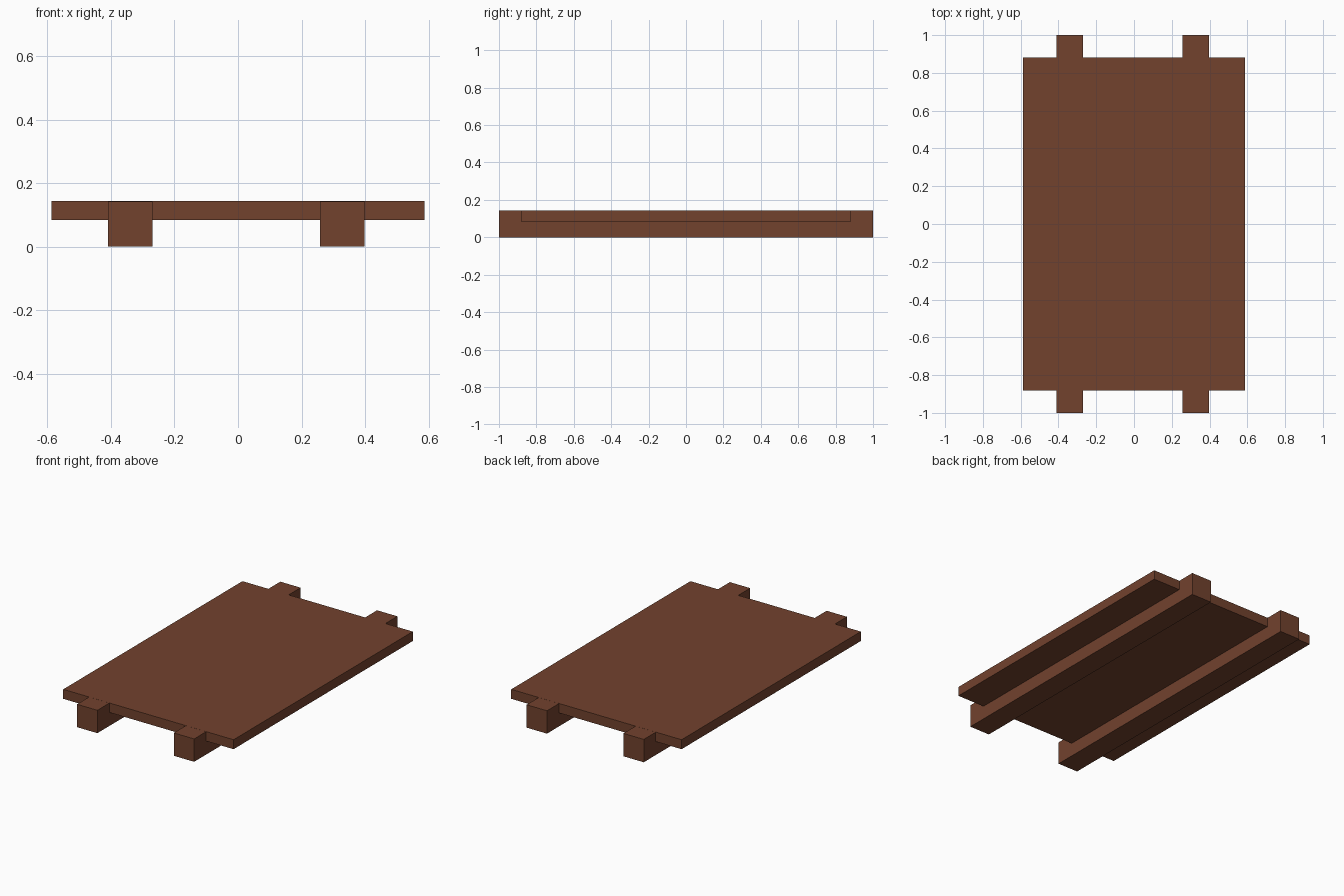
import bpy

if "Cube" in bpy.data.objects:
    bpy.data.objects.remove(bpy.data.objects["Cube"])

wood = bpy.data.materials.new("brown wood")
wood.diffuse_color = (0.168, 0.054, 0.027, 1)
wood.use_nodes = True
wood.node_tree.nodes["Principled BSDF"].inputs["Base Color"].default_value = wood.diffuse_color


def box(name, lo, hi):
    """Axis-aligned box between two corners."""
    centre = [(a + b) / 2 for a, b in zip(lo, hi)]
    bpy.ops.mesh.primitive_cube_add(size=1, location=centre)
    ob = bpy.context.object
    ob.name = name
    ob.scale = [b - a for a, b in zip(lo, hi)]
    bpy.ops.object.transform_apply(location=False, rotation=False, scale=True)
    ob.data.materials.append(wood)
    return ob


# Flat deck
box("deck_board", (-0.587, -0.882, 0.084), (0.587, 0.882, 0.143))

# Two long runners under the deck, protruding at both ends, top level with the deck
for name, x in (("left_runner", -0.339), ("right_runner", 0.328)):
    box(name, (x - 0.07, -1, 0), (x + 0.07, 1, 0.1425))
